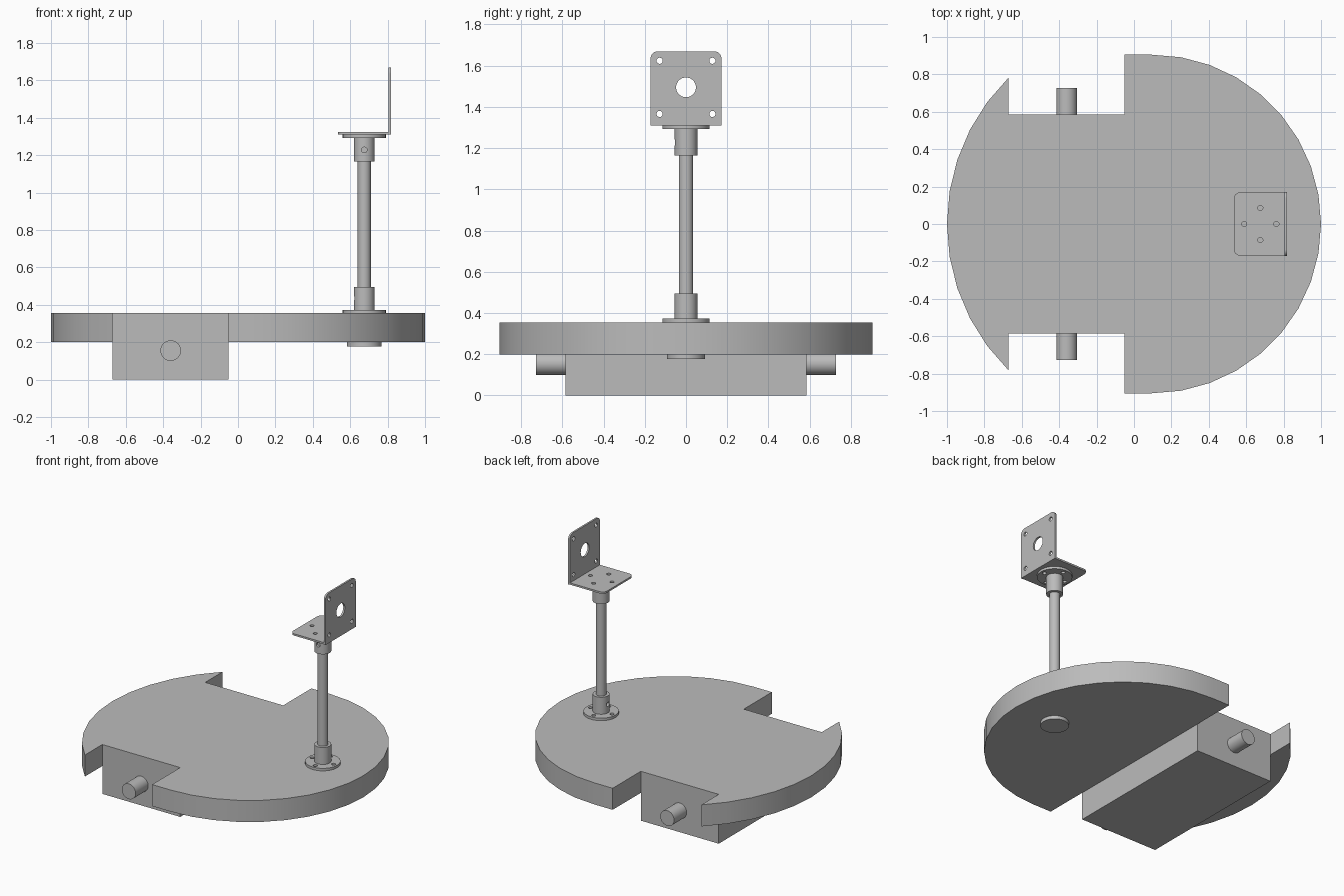
import bpy, bmesh, math
from mathutils import Matrix, Vector

old = bpy.data.objects.get("Cube")
if old:
    bpy.data.objects.remove(old, do_unlink=True)

GREY = (0.5, 0.5, 0.5, 1)
grey = bpy.data.materials.new("plain grey")
grey.use_nodes = True
grey.diffuse_color = GREY
grey.node_tree.nodes["Principled BSDF"].inputs["Base Color"].default_value = GREY


def add_object(name, bm):
    bmesh.ops.recalc_face_normals(bm, faces=bm.faces)
    mesh = bpy.data.meshes.new(name)
    bm.to_mesh(mesh)
    bm.free()
    mesh.materials.append(grey)
    obj = bpy.data.objects.new(name, mesh)
    bpy.context.collection.objects.link(obj)
    return obj


def finish(obj, cutter=None):
    """Cut holes if a cutter is given, then smooth the round surfaces."""
    bpy.ops.object.select_all(action='DESELECT')
    bpy.context.view_layer.objects.active = obj
    obj.select_set(True)
    if cutter:
        mod = obj.modifiers.new("holes", 'BOOLEAN')
        mod.operation, mod.solver, mod.object = 'DIFFERENCE', 'EXACT', cutter
        bpy.ops.object.modifier_apply(modifier=mod.name)
    bpy.ops.object.shade_smooth_by_angle(angle=math.radians(30))


def rod(bm, start, end, r, sides=40):
    a, b = Vector(start), Vector(end)
    turn = (b - a).to_track_quat('Z', 'Y').to_matrix().to_4x4()
    bmesh.ops.create_cone(bm, cap_ends=True, segments=sides, radius1=r, radius2=r,
                          depth=(b - a).length,
                          matrix=Matrix.Translation((a + b) / 2) @ turn)


def cylinder(name, start, end, r, cutter=None):
    bm = bmesh.new()
    rod(bm, start, end, r)
    finish(add_object(name, bm), cutter)


def prism(name, points, thickness, matrix, cutter=None):
    bm = bmesh.new()
    face = bm.faces.new([bm.verts.new((x, y, 0)) for x, y in points])
    grown = bmesh.ops.extrude_face_region(bm, geom=[face])["geom"]
    bmesh.ops.translate(bm, vec=(0, 0, thickness),
                        verts=[v for v in grown if isinstance(v, bmesh.types.BMVert)])
    bm.transform(matrix)
    finish(add_object(name, bm), cutter)


def arc(cx, cy, r, first, last, steps):
    angles = [math.radians(first + (last - first) * i / steps) for i in range(steps + 1)]
    return [(cx + r * math.cos(a), cy + r * math.sin(a)) for a in angles]


def tab(length, half, r=0.035):
    """Plate outline with its two far corners rounded."""
    return ([(0, -half)] + arc(length - r, r - half, r, -90, 0, 6)
            + arc(length - r, half - r, r, 0, 90, 6) + [(0, half)])


# Main dimensions
BOARD_Z, BOARD_TOP = 0.2, 0.355
BACK, FRONT, SIDE = -0.67, -0.05, 0.585
POST_X, ARC_X = 0.675, 0.095
SHELF_Z, WALL_X, SHEET = 1.31, 0.817, 0.013

# Board with a wheel notch on each side
tip = math.degrees(math.acos((BACK - ARC_X) / 1.095))
outline = ([(FRONT, -SIDE), (FRONT, -0.905)] + arc(ARC_X, 0, 0.905, -90, 90, 18)
           + [(FRONT, 0.905), (FRONT, SIDE), (BACK, SIDE)]
           + arc(ARC_X, 0, 1.095, tip, 360 - tip, 10) + [(BACK, -SIDE)])
prism("base_board", outline, BOARD_TOP - BOARD_Z, Matrix.Translation((0, 0, BOARD_Z)))

# Drive housing under the board
prism("drive_housing", [(BACK, -SIDE), (FRONT, -SIDE), (FRONT, SIDE), (BACK, SIDE)],
      BOARD_Z, Matrix.Identity(4))

# Axle stubs
for name, s in (("left_axle", 1), ("right_axle", -1)):
    cylinder(name, (-0.36, s * 0.57, 0.155), (-0.36, s * 0.728, 0.155), 0.055)

# Helper holding every hole
bm = bmesh.new()
for dx, dy in ((1, 0), (-1, 0), (0, 1), (0, -1)):
    x, y = POST_X + 0.086 * dx, 0.086 * dy
    rod(bm, (x, y, 1.27), (x, y, 1.345), 0.014, 20)
    rod(bm, (x, y, 0.345), (x, y, 0.39), 0.014, 20)
for y in (-0.128, 0.128):
    for z in (1.366, 1.624):
        rod(bm, (0.79, y, z), (0.84, y, z), 0.015, 20)
rod(bm, (0.79, 0, 1.495), (0.84, 0, 1.495), 0.048)
rod(bm, (POST_X, -0.038, 1.228), (POST_X, -0.08, 1.228), 0.015, 20)
rod(bm, (POST_X - 0.038, 0, 0.435), (POST_X - 0.08, 0, 0.435), 0.015, 20)
holes = add_object("hole_cutter", bm)
holes.hide_render = True

# Post, collars and flanges stacked on one axis
for name, low, high, r, cut in (
        ("bottom_cap", 0.176, 0.2, 0.093, None),
        ("lower_flange", BOARD_TOP, 0.373, 0.115, holes),
        ("lower_collar", 0.373, 0.495, 0.055, holes),
        ("post", 0.36, 1.3, 0.035, None),
        ("upper_collar", 1.165, 1.293, 0.055, holes),
        ("upper_flange", 1.293, SHELF_Z, 0.115, holes)):
    cylinder(name, (POST_X, 0, low), (POST_X, 0, high), r, cut)

# Angle bracket: shelf and upright wall
prism("bracket_shelf", tab(0.27, 0.17), SHEET,
      Matrix.Translation((WALL_X - SHEET, 0, SHELF_Z)) @ Matrix.Rotation(math.pi, 4, 'Z'), holes)
prism("bracket_wall", tab(0.36, 0.172), SHEET,
      Matrix.Translation((WALL_X, 0, SHELF_Z)) @ Matrix.Rotation(-math.pi / 2, 4, 'Y'), holes)

bpy.data.objects.remove(holes, do_unlink=True)
